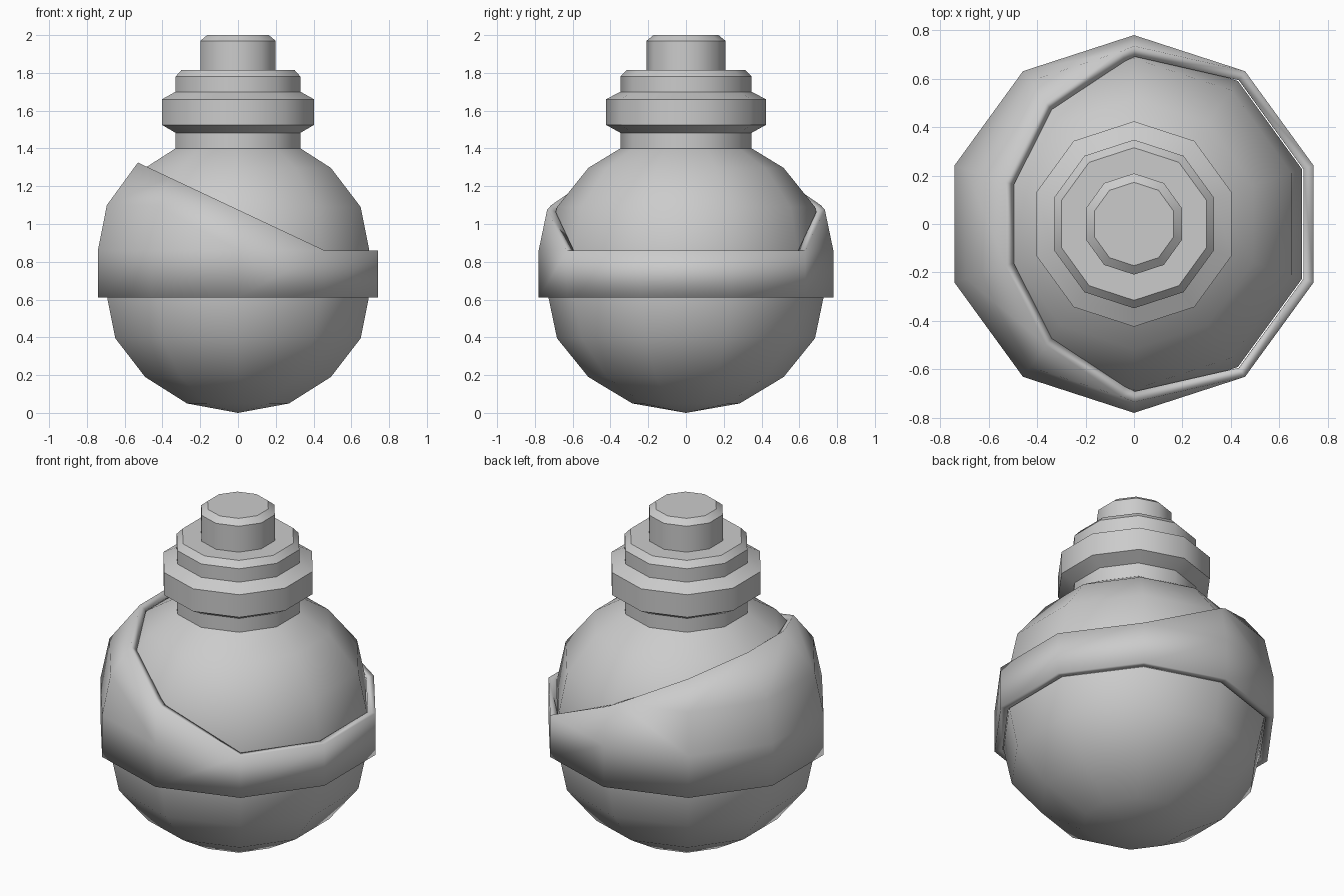
import bpy, bmesh, math
from mathutils import Vector

if "Cube" in bpy.data.objects:
    bpy.data.objects.remove(bpy.data.objects["Cube"])

SIDES = 10


def lathe(name, profile, edit=None):
    """Spin (radius, z) points into a ten-sided part; radius 0 makes a pole."""
    bm = bmesh.new()
    rings = []
    for r, z in profile:
        if r == 0:
            rings.append([bm.verts.new((0, 0, z))] * SIDES)
        else:
            angles = [math.pi / 2 + 2 * math.pi * i / SIDES for i in range(SIDES)]
            rings.append([bm.verts.new((r * math.cos(a), r * math.sin(a), z)) for a in angles])
    for low, high in zip(rings, rings[1:]):
        for i in range(SIDES):
            j = (i + 1) % SIDES
            bm.faces.new(list(dict.fromkeys((low[i], low[j], high[j], high[i]))))
    if edit:
        edit(bm)
    bm.normal_update()
    mesh = bpy.data.meshes.new(name)
    bm.to_mesh(mesh)
    bm.free()
    obj = bpy.data.objects.new(name, mesh)
    bpy.context.collection.objects.link(obj)
    bpy.ops.object.select_all(action='DESELECT')
    obj.select_set(True)
    bpy.context.view_layer.objects.active = obj
    bpy.ops.object.shade_smooth_by_angle(angle=math.radians(38))
    return obj


# Round bottle body, open at the neck
lathe("bottle_body", [(0, 0), (.284, .05), (.517, .19), (.683, .395), (.73, .62),
                      (.73, .865), (.683, 1.09), (.517, 1.297), (.348, 1.40)])

# Neck with bevelled collar and rim
lathe("bottle_neck", [(.348, 1.40), (.348, 1.483), (.424, 1.525), (.424, 1.66),
                      (.348, 1.70), (.348, 1.78), (.315, 1.815), (0, 1.815)])

# Stopper
lathe("stopper", [(.209, 1.815), (.209, 1.97), (.172, 2.0), (0, 2.0)])


# Wrap band: upper part is sliced off along a slanted plane
def slant_cut(bm):
    point = Vector((.4585, 0, .86))
    normal = Vector((.4706, 0, 1)).normalized()
    cap = [f for f in bm.faces if f.calc_center_median().z > .861]
    geom = cap + list({e for f in cap for e in f.edges}) + list({v for f in cap for v in f.verts})
    bmesh.ops.bisect_plane(bm, geom=geom, dist=.001, plane_co=point, plane_no=normal)
    waste = []
    for f in bm.faces:
        c = f.calc_center_median()
        if c.z > .861 and (c - point).dot(normal) > 0:
            waste.append(f)
    bmesh.ops.delete(bm, geom=waste, context='FACES')


band = lathe("wrap_band", [(.78, .61), (.78, .86), (.73, 1.10), (.526, 1.366)], slant_cut)
solid = band.modifiers.new("thickness", 'SOLIDIFY')
solid.thickness = .045
solid.offset = -1
